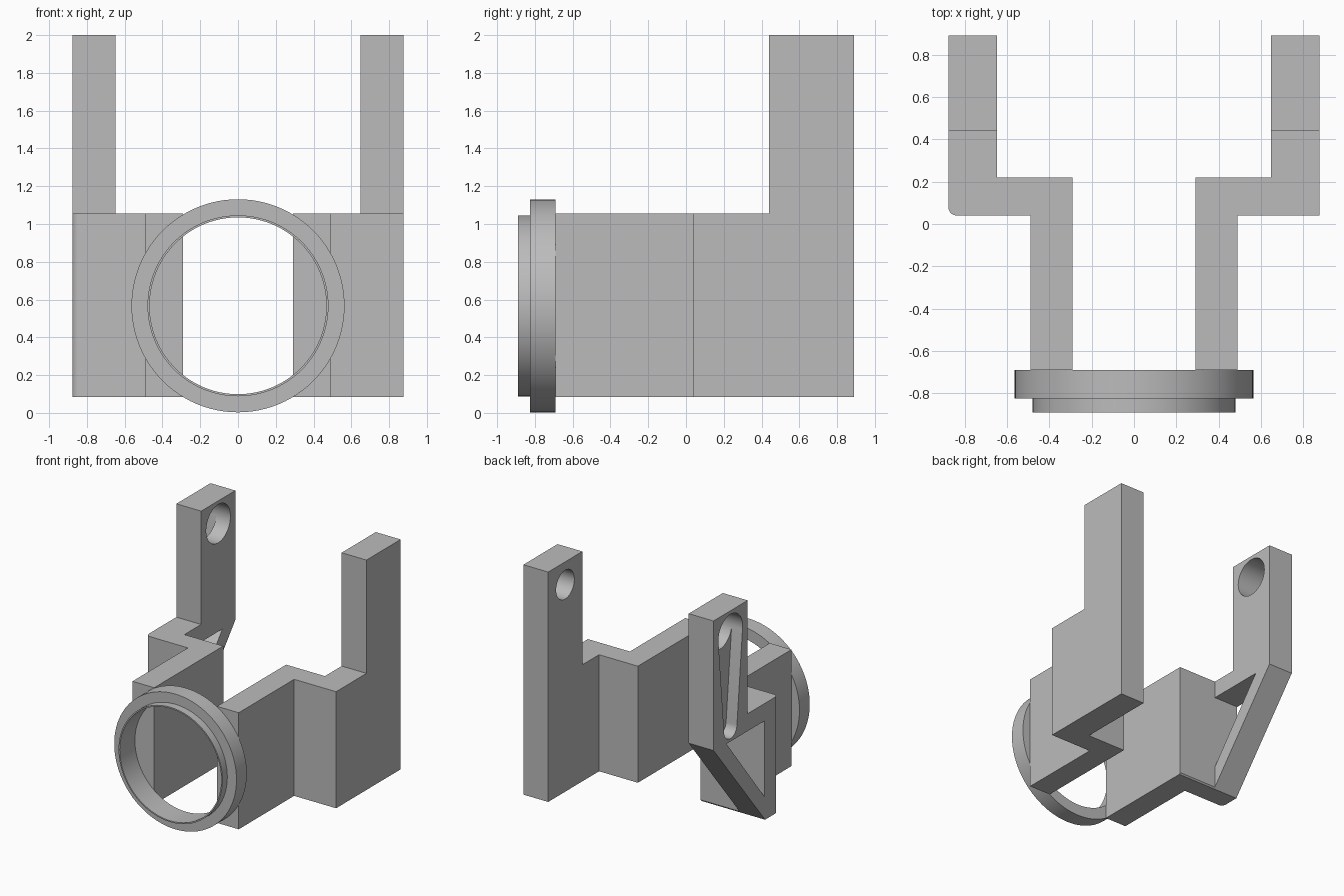
import bpy, bmesh
from math import sin, cos, pi
from mathutils import Vector

if "Cube" in bpy.data.objects:
    bpy.data.objects.remove(bpy.data.objects["Cube"])

grey = bpy.data.materials.new("plain grey")
grey.use_nodes = True
grey.diffuse_color = (0.5, 0.5, 0.5, 1)
grey.node_tree.nodes["Principled BSDF"].inputs["Base Color"].default_value = (0.5, 0.5, 0.5, 1)

FRONT, BACK, FLOOR, DECK, TOP = -0.69, 0.89, 0.083, 1.055, 2.0
OUT, IN = 0.877, 0.648
HOLE_Y, HOLE_Z = 0.666, 1.81


def make_object(name, bm):
    bmesh.ops.recalc_face_normals(bm, faces=bm.faces)
    mesh = bpy.data.meshes.new(name)
    bm.to_mesh(mesh)
    bm.free()
    mesh.materials.append(grey)
    obj = bpy.data.objects.new(name, mesh)
    bpy.context.collection.objects.link(obj)
    return obj


def prism(name, outline, start, end, axis):
    """Extrude a flat outline along x (outline is y,z) or z (outline is x,y)."""
    place = (lambda a, b: (start, a, b)) if axis == "x" else (lambda a, b: (a, b, start))
    push = Vector((end - start, 0, 0) if axis == "x" else (0, 0, end - start))
    bm = bmesh.new()
    face = bm.faces.new([bm.verts.new(place(a, b)) for a, b in outline])
    new = bmesh.ops.extrude_face_region(bm, geom=[face])["geom"]
    bmesh.ops.translate(bm, vec=push, verts=[v for v in new if isinstance(v, bmesh.types.BMVert)])
    return make_object(name, bm)


def arc(cx, cy, r, a0, a1, steps):
    return [(cx + r * cos(a0 + (a1 - a0) * i / steps),
             cy + r * sin(a0 + (a1 - a0) * i / steps)) for i in range(steps + 1)]


def cut(obj, tool, operation="DIFFERENCE"):
    mod = obj.modifiers.new("cut", "BOOLEAN")
    mod.operation, mod.object, mod.solver = operation, tool, "EXACT"
    bpy.context.view_layer.objects.active = obj
    bpy.ops.object.modifier_apply(modifier=mod.name)
    bpy.data.objects.remove(tool)


def smooth(obj):
    bpy.ops.object.select_all(action="DESELECT")
    obj.select_set(True)
    bpy.context.view_layer.objects.active = obj
    bpy.ops.object.shade_smooth_by_angle(angle=0.5)


def bracket(name, side, corner, profile):
    """Stepped plan shape, trimmed by a side profile."""
    plan = [(0.29, FRONT), (0.49, FRONT), (0.49, 0.04)] + corner
    plan += [(OUT, BACK), (IN, BACK), (IN, 0.22), (0.29, 0.22)]
    obj = prism(name, [(side * x, y) for x, y in plan], FLOOR, TOP, "z")
    cut(obj, prism("profile_tool", profile, -side * 0.1, side, "x"), "INTERSECT")
    return obj


# Shared upper outline of both brackets; each has its own underside
upper = [(BACK, TOP + 0.1), (0.44, TOP + 0.1), (0.44, DECK), (FRONT - 0.1, DECK)]
under_flat = [(FRONT - 0.1, FLOOR - 0.1), (BACK + 0.1, FLOOR - 0.1), (BACK + 0.1, TOP + 0.1)]
under_slope = [(FRONT - 0.1, FLOOR - 0.1), (0.21, FLOOR - 0.1), (0.21, FLOOR), (BACK, 0.92)]

# Left bracket: solid with a blind pivot hole on the inner face
left = bracket("left_bracket", 1, [(OUT, 0.04)], under_flat + upper[1:])
pivot = arc(HOLE_Y, HOLE_Z, 0.12, 0, 2 * pi, 48)[:-1]
cut(left, prism("pivot_tool", pivot, IN - 0.1, IN + 0.19, "x"))

# Right bracket: rounded corner, sloped brace, window, hole and tapered recess
rounded = arc(OUT - 0.04, 0.08, 0.04, -pi / 2, 0, 8)
right = bracket("right_bracket", -1, rounded, under_slope + upper)
cut(right, prism("window_tool", [(0.22, 0.91), (0.72, 0.91), (0.22, 0.28)], -1, -0.5, "x"))
bore = arc(HOLE_Y, HOLE_Z, 0.16, 0, 2 * pi, 48)[:-1]
cut(right, prism("bore_tool", bore, -1, -0.5, "x"))
recess = arc(HOLE_Y, HOLE_Z, 0.16, 0, pi, 24) + arc(HOLE_Y, 1.02, 0.085, pi, 2 * pi, 24)
cut(right, prism("recess_tool", recess, -1, -OUT + 0.1, "x"))

# Front ring: lathed flange with a thin stepped lip
bm = bmesh.new()
section = [(0.468, FRONT), (0.564, FRONT), (0.564, -0.825), (0.479, -0.825), (0.479, -BACK), (0.468, -BACK)]
verts = [bm.verts.new((r, y, 0.567)) for r, y in section]
edges = [bm.edges.new((verts[i - 1], verts[i])) for i in range(len(verts))]
bmesh.ops.spin(bm, geom=verts + edges, cent=(0, 0, 0.567), axis=(0, 1, 0), angle=2 * pi, steps=96)
bmesh.ops.remove_doubles(bm, verts=bm.verts, dist=0.0001)
ring = make_object("front_ring", bm)

for part in (left, right, ring):
    smooth(part)
